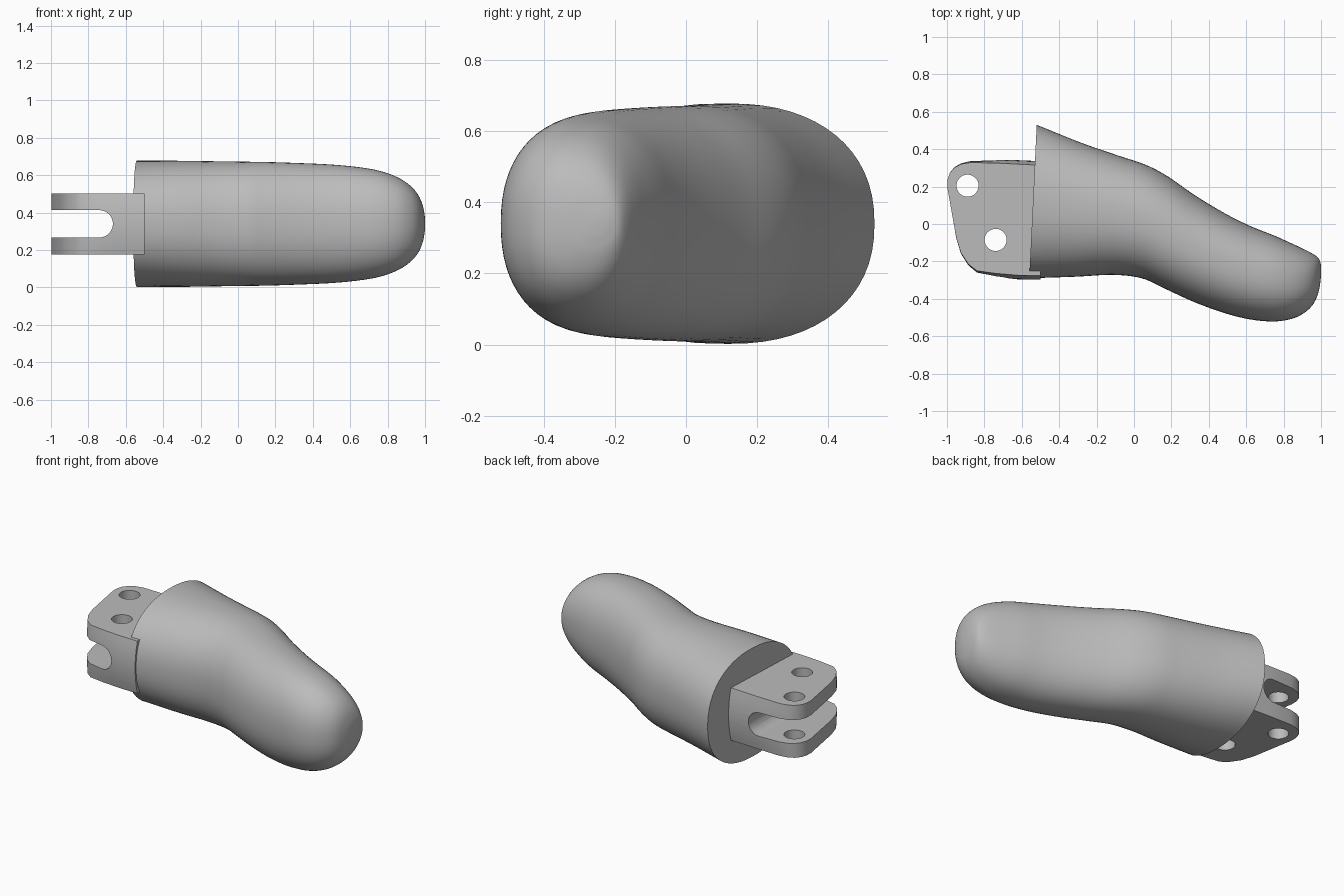
import bpy, bmesh, math
from mathutils import Vector

cube = bpy.data.objects.get("Cube")
if cube:
    bpy.data.objects.remove(cube)

MID = 0.34  # height of the symmetry plane

grey = bpy.data.materials.new("plain grey")
grey.use_nodes = True
grey.diffuse_color = (0.5, 0.5, 0.5, 1)
grey.node_tree.nodes["Principled BSDF"].inputs["Base Color"].default_value = (0.5, 0.5, 0.5, 1)


def loft(name, rings):
    """Skin a list of equal-length closed rings and cap both ends."""
    bm = bmesh.new()
    loops = [[bm.verts.new(p) for p in ring] for ring in rings]
    n = len(loops[0])
    for a, b in zip(loops, loops[1:]):
        for i in range(n):
            j = (i + 1) % n
            bm.faces.new((a[i], a[j], b[j], b[i]))
    bm.faces.new(loops[0])
    bm.faces.new(loops[-1])
    bmesh.ops.recalc_face_normals(bm, faces=bm.faces)
    mesh = bpy.data.meshes.new(name)
    bm.to_mesh(mesh)
    bm.free()
    mesh.materials.append(grey)
    obj = bpy.data.objects.new(name, mesh)
    bpy.context.collection.objects.link(obj)
    return obj


def spline(points, steps):
    """Catmull-Rom curve through the given points."""
    pts = [Vector(p) for p in points]
    pts = [2 * pts[0] - pts[1]] + pts + [2 * pts[-1] - pts[-2]]
    out = []
    for a, b, c, d in zip(pts, pts[1:], pts[2:], pts[3:]):
        for k in range(steps):
            t = k / steps
            out.append(0.5 * (2 * b + (c - a) * t + (2 * a - 5 * b + 4 * c - d) * t ** 2
                              + (3 * b - a - 3 * c + d) * t ** 3))
    return out + [pts[-2]]


def smooth(obj, degrees):
    bpy.ops.object.select_all(action='DESELECT')
    obj.select_set(True)
    bpy.context.view_layer.objects.active = obj
    bpy.ops.object.shade_smooth_by_angle(angle=math.radians(degrees))


def cut(obj, cutter):
    mod = obj.modifiers.new("cut", 'BOOLEAN')
    mod.operation = 'DIFFERENCE'
    mod.solver = 'EXACT'
    mod.object = cutter
    bpy.context.view_layer.objects.active = obj
    bpy.ops.object.modifier_apply(modifier=mod.name)
    bpy.data.objects.remove(cutter)


# Fingertip shell: x, front edge, back edge, half height
stations = [
    (-0.54, -0.29, 0.53, 0.338), (-0.3, -0.282, 0.435, 0.337), (-0.1, -0.272, 0.367, 0.334),
    (0.05, -0.29, 0.318, 0.332), (0.17, -0.345, 0.257, 0.33), (0.32, -0.415, 0.155, 0.325),
    (0.48, -0.475, 0.06, 0.318), (0.62, -0.51, -0.01, 0.306), (0.75, -0.521, -0.062, 0.285),
    (0.85, -0.505, -0.107, 0.25), (0.92, -0.468, -0.14, 0.205), (0.965, -0.418, -0.165, 0.152),
    (0.99, -0.35, -0.188, 0.09), (1.0, -0.28, -0.22, 0.03)]


def section(x, front, back, half, sides=64):
    ring = []
    slant = 0.02 * max(0, min(1, 0.5 - x))  # the base is cut at a slight angle
    power = 2 / 2.25
    for i in range(sides):
        a = math.tau * i / sides
        c, s = math.cos(a), math.sin(a)
        u = math.copysign(abs(c) ** power, c)
        w = math.copysign(abs(s) ** power, s)
        ring.append((x + slant * u, (front + back) / 2 + (back - front) / 2 * u, MID + half * w))
    return ring


shell = loft("fingertip_shell", [section(*(tuple(v))) for v in
                                 [Vector(p) for p in spline(stations, 5)]])
smooth(shell, 50)

# Hinge block: rounded plan outline with slightly bulging front and back sides
outline = [(-0.5, -0.276), (-0.62, -0.274), (-0.74, -0.264), (-0.84, -0.25), (-0.885, -0.215),
           (-0.925, -0.155), (-0.95, -0.075), (-0.975, 0.065), (-0.998, 0.195), (-0.997, 0.237),
           (-0.985, 0.272), (-0.96, 0.302), (-0.925, 0.32), (-0.875, 0.329), (-0.72, 0.325),
           (-0.5, 0.314)]
HALF = 0.163
rings = []
for k in range(9):
    t = 2 * k / 8 - 1
    bulge = 0.022 * (1 - t * t)
    rings.append([(x, y + math.copysign(bulge, y) * min(1, max(0, (x + 1) / 0.3)), MID + HALF * t)
                  for x, y in outline])
block = loft("hinge_block", rings)

# Round-ended slot between the two lugs
R = 0.073
arc = [(-0.742 + R * math.cos(a), MID + R * math.sin(a))
       for a in [math.pi * (i / 24 - 0.5) for i in range(25)]]
profile = [(-1.2, MID - R)] + arc + [(-1.2, MID + R)]
cut(block, loft("slot_cutter", [[(x, y, z) for x, z in profile] for y in (-0.6, 0.6)]))

# Pin holes through both lugs
for hx, hy in ((-0.89, 0.205), (-0.74, -0.085)):
    circle = [(hx + 0.059 * math.cos(math.tau * i / 40), hy + 0.059 * math.sin(math.tau * i / 40))
              for i in range(40)]
    cut(block, loft("hole_cutter", [[(x, y, z) for x, y in circle] for z in (-0.2, 1)]))
smooth(block, 35)
